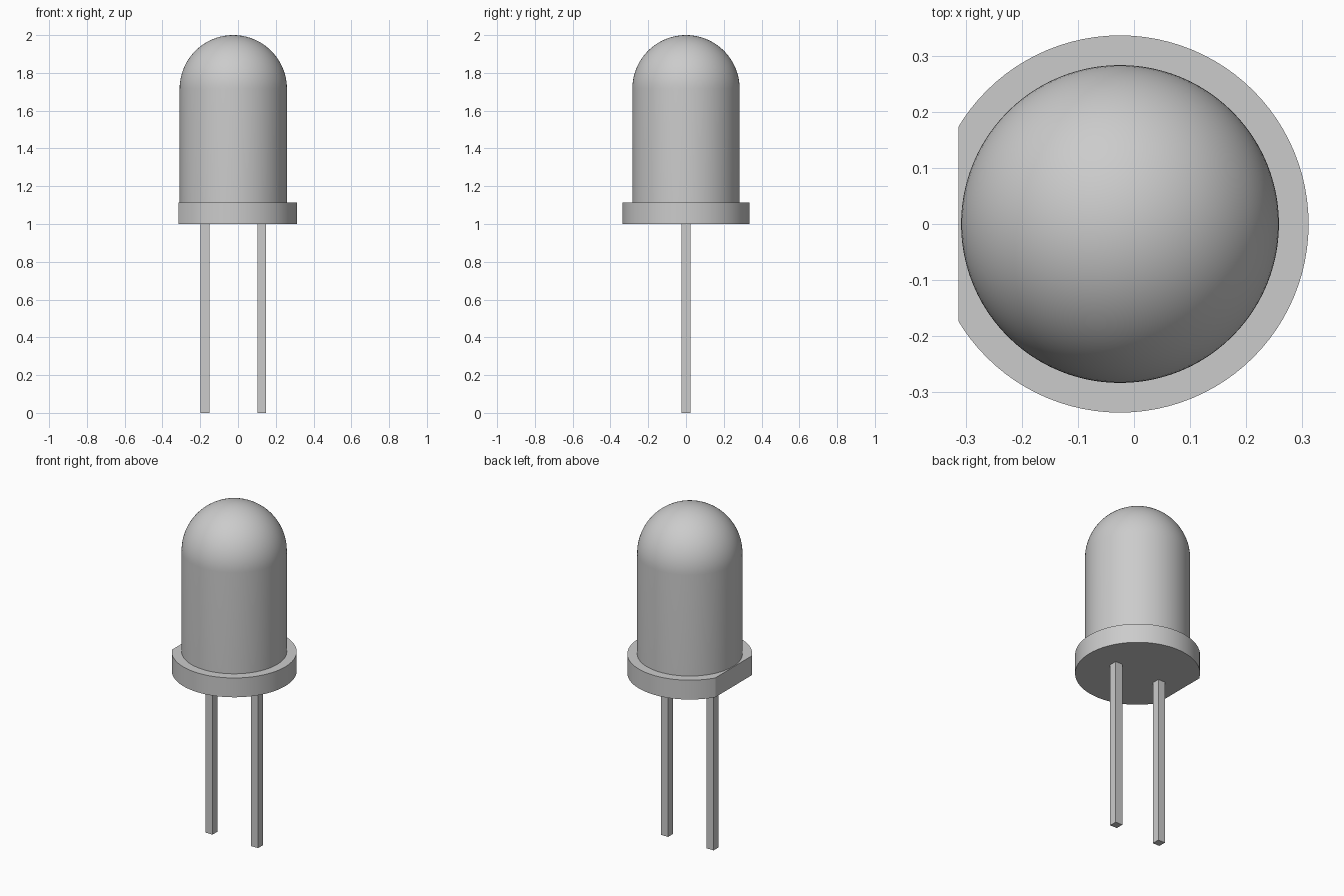
import bpy
import bmesh
from math import sin, cos, pi, radians
from mathutils import Matrix, Vector

cube = bpy.data.objects.get("Cube")
if cube:
    bpy.data.objects.remove(cube, do_unlink=True)

AXIS_X = -0.025          # centre line of the round parts
BODY_R, FLANGE_R = 0.284, 0.337
BASE_Z, FLANGE_TOP, TOP_Z = 1.0, 1.115, 2.0
FLAT_X = -0.314          # flat side of the flange
LEG_W, LEG_OFFSET = 0.046, 0.15
SEGMENTS = 96

grey = bpy.data.materials.new("light grey")
grey.use_nodes = True
colour = (0.6, 0.6, 0.6, 1)
grey.diffuse_color = colour
grey.node_tree.nodes["Principled BSDF"].inputs["Base Color"].default_value = colour


def make_object(name, bm, smooth=False):
    bmesh.ops.recalc_face_normals(bm, faces=bm.faces)
    mesh = bpy.data.meshes.new(name)
    bm.to_mesh(mesh)
    bm.free()
    mesh.materials.append(grey)
    obj = bpy.data.objects.new(name, mesh)
    bpy.context.collection.objects.link(obj)
    if smooth:
        bpy.ops.object.select_all(action="DESELECT")
        obj.select_set(True)
        bpy.context.view_layer.objects.active = obj
        bpy.ops.object.shade_smooth_by_angle(angle=radians(30))
    return obj


# Domed body: straight wall and quarter-circle profile, turned around the axis
bm = bmesh.new()
dome_z = TOP_Z - BODY_R
steps = 24
profile = [(0, FLANGE_TOP - 0.02), (BODY_R, FLANGE_TOP - 0.02)]
profile += [(BODY_R * cos(i / steps * pi / 2), dome_z + BODY_R * sin(i / steps * pi / 2))
            for i in range(steps + 1)]
verts = [bm.verts.new((AXIS_X + r, 0, z)) for r, z in profile]
edges = [bm.edges.new(pair) for pair in zip(verts, verts[1:])]
bmesh.ops.spin(bm, geom=verts + edges, cent=(AXIS_X, 0, 0), axis=(0, 0, 1),
               angle=2 * pi, steps=SEGMENTS)
bmesh.ops.remove_doubles(bm, verts=bm.verts, dist=0.0005)
make_object("domed_body", bm, smooth=True)

# Flange: disc with one side sliced flat
bm = bmesh.new()
bmesh.ops.create_cone(bm, cap_ends=True, segments=SEGMENTS,
                      radius1=FLANGE_R, radius2=FLANGE_R, depth=FLANGE_TOP - BASE_Z,
                      matrix=Matrix.Translation((AXIS_X, 0, (BASE_Z + FLANGE_TOP) / 2)))
bmesh.ops.bisect_plane(bm, geom=bm.verts[:] + bm.edges[:] + bm.faces[:],
                       plane_co=(FLAT_X, 0, 0), plane_no=(-1, 0, 0), clear_outer=True)
bmesh.ops.holes_fill(bm, edges=[e for e in bm.edges if e.is_boundary])
make_object("flange", bm, smooth=True)

# Two square wire legs
leg_top = BASE_Z + 0.02
for name, side in (("left_leg", 1), ("right_leg", -1)):
    bm = bmesh.new()
    bmesh.ops.create_cube(bm, size=1)
    bmesh.ops.scale(bm, verts=bm.verts, vec=(LEG_W, LEG_W, leg_top))
    bmesh.ops.translate(bm, verts=bm.verts,
                        vec=Vector((AXIS_X + side * LEG_OFFSET, 0, leg_top / 2)))
    make_object(name, bm)
